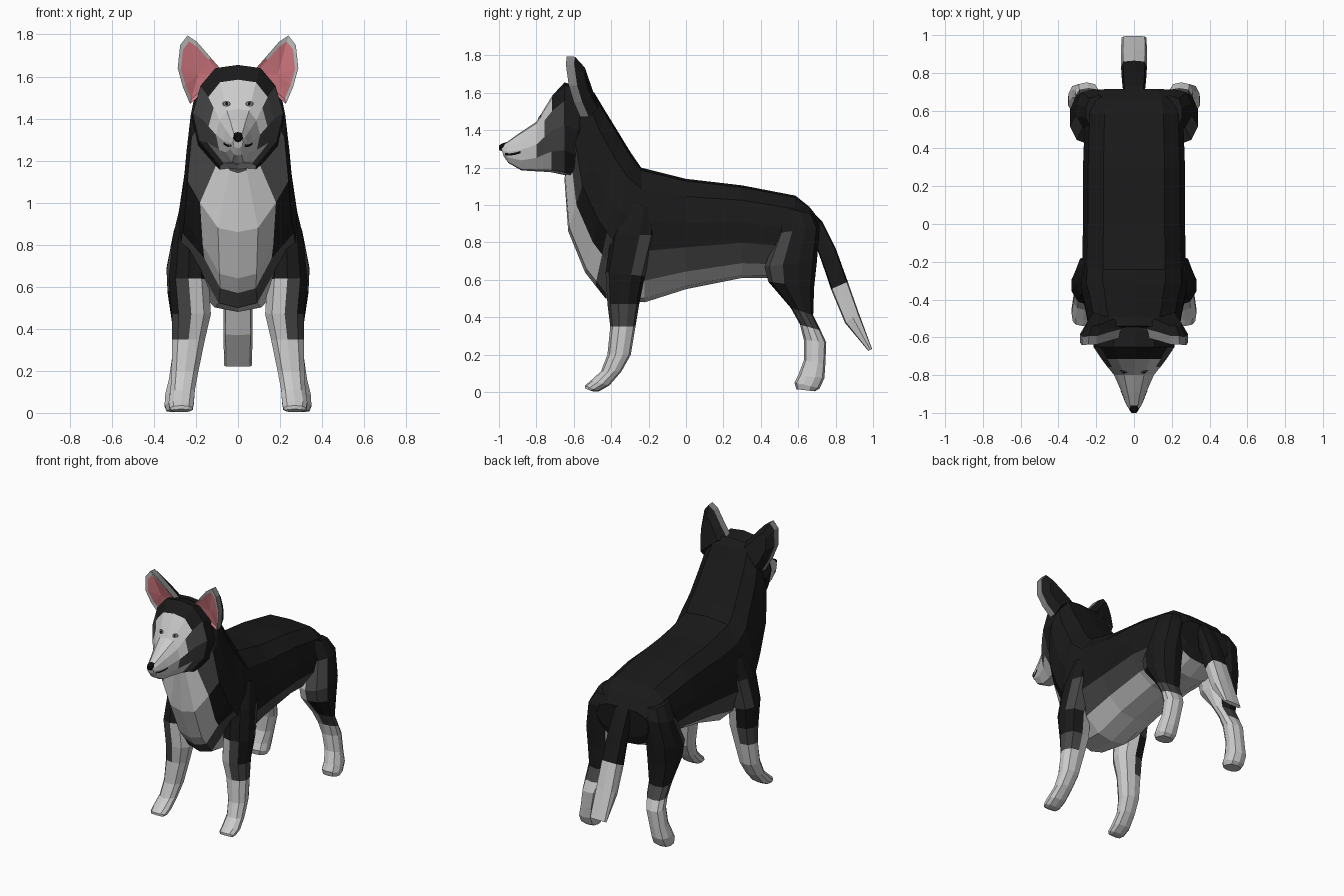
import bpy, bmesh, math
from mathutils import Vector
from mathutils.bvhtree import BVHTree

if "Cube" in bpy.data.objects:
    bpy.data.objects.remove(bpy.data.objects["Cube"])

COLOURS = [("black fur", (.010, .010, .010)), ("white fur", (.60, .60, .60)),
           ("dark grey fur", (.060, .060, .060)), ("ear pink", (.76, .22, .25)),
           ("nose black", (.004, .004, .004)), ("mid grey fur", (.22, .22, .22))]
MATS = []
for name, c in COLOURS:
    m = bpy.data.materials.new(name)
    m.diffuse_color = (*c, 1)
    m.use_nodes = True
    m.node_tree.nodes["Principled BSDF"].inputs["Base Color"].default_value = m.diffuse_color
    MATS.append(m)
BLACK, WHITE, GREY, PINK, NOSE, MID = range(6)


def finish(bm, name):
    bmesh.ops.recalc_face_normals(bm, faces=bm.faces[:])
    me = bpy.data.meshes.new(name)
    bm.to_mesh(me)
    bm.free()
    for m in MATS:
        me.materials.append(m)
    ob = bpy.data.objects.new(name, me)
    bpy.context.collection.objects.link(ob)
    return ob


def loft(name, sections, profile, colour, side=1):
    """Section: (y, z) start, (y, z) end, x centre, half width, optional pinch of the end.
    Profile: half outline of (width fraction, fraction from start to end)."""
    bm = bmesh.new()
    rings, n = [], len(profile)
    for (ay, az), (by, bz), xc, hw, *pinch in sections:
        half = profile
        if pinch:  # narrow the lower outline and lift its edge
            half = [(x * pinch[0], t - .06 * (t < .9)) if t > .8 else (x, t) for x, t in profile]
        outline = half + [(-x, t) for x, t in half[-2:0:-1]]
        rings.append([bm.verts.new((side * (xc + x * hw), ay + (by - ay) * t, az + (bz - az) * t))
                      for x, t in outline])
    size = 2 * n - 2
    for j in range(len(rings) - 1):
        for k in range(size):
            q = (k + 1) % size
            f = bm.faces.new((rings[j][k], rings[j][q], rings[j + 1][q], rings[j + 1][k]))
            outer = k < n - 1
            f.material_index = colour(j, k if outer else size - 1 - k, outer)
    for j, r in ((0, rings[0]), (len(rings) - 2, rings[-1])):
        bm.faces.new(r).material_index = colour(j, 0, True)
    return finish(bm, name)


# Torso and neck
def torso_colour(j, i, outer):
    if j == 0:
        return BLACK
    if i >= 5:
        return GREY if j in (6, 10) else WHITE
    if i == 4 and (2 <= j <= 6 or j >= 9):
        return GREY
    return BLACK


loft("torso", [
    ((.715, .92), (.70, .72), 0, .20), ((.66, .99), (.68, .66), 0, .24),
    ((.585, 1.05), (.56, .61), 0, .26), ((.30, 1.105), (.30, .61), 0, .27),
    ((.0, 1.14), (.0, .55), 0, .27), ((-.24, 1.20), (-.22, .48), 0, .275),
    ((-.295, 1.28), (-.43, .50), 0, .28, .82), ((-.32, 1.32), (-.485, .57), 0, .27, .78),
    ((-.35, 1.37), (-.54, .64), 0, .26, .85), ((-.43, 1.50), (-.63, .86), 0, .245, .97),
    ((-.49, 1.60), (-.65, 1.14), 0, .225, .45), ((-.54, 1.64), (-.64, 1.20), 0, .19, .35)],
    [(0, 0), (.6, .02), (.9, .16), (1, .4), (.98, .62), (.76, .84), (.4, .97), (0, 1)],
    torso_colour)


# Head with tapering muzzle
def head_colour(j, i, outer):
    if j < 2:
        return WHITE if j == 1 and i == 5 else BLACK
    if j == 2:
        return BLACK if i < 2 else GREY if i < 5 else WHITE
    if j == 3:
        return GREY if i in (2, 3) else WHITE
    return GREY if j == 4 and i == 3 else WHITE


head = loft("head", [
    ((-.50, 1.58), (-.53, 1.22), 0, .19), ((-.57, 1.635), (-.585, 1.13), 0, .22),
    ((-.65, 1.655), (-.65, 1.16), 0, .215), ((-.715, 1.585), (-.72, 1.175), 0, .17),
    ((-.755, 1.52), (-.76, 1.178), 0, .14), ((-.80, 1.445), (-.80, 1.18), 0, .105),
    ((-.89, 1.385), (-.88, 1.185), 0, .068), ((-.96, 1.335), (-.95, 1.225), 0, .042),
    ((-.99, 1.315), (-.975, 1.26), 0, .024)],
    [(0, 0), (.5, .03), (.83, .2), (1, .46), (.86, .73), (.4, .97), (0, 1)],
    head_colour)

# Nose
loft("nose", [((-.96, 1.336), (-.96, 1.295), 0, .022), ((-.985, 1.328), (-.985, 1.288), 0, .024),
              ((-1.0, 1.318), (-1.0, 1.294), 0, .014)],
     [(0, 0), (.8, .1), (1, .5), (.5, .9), (0, 1)], lambda j, i, o: NOSE)

# Eyes and mouth as thin plates laid on the head surface
tree = BVHTree.FromPolygons([v.co for v in head.data.vertices],
                            [p.vertices[:] for p in head.data.polygons])


def eye(name, x, z, rx, rz, mat, lift):
    bm = bmesh.new()
    vs = []
    for k in range(8):
        a = math.tau * k / 8
        px, pz = x + rx * math.cos(a), z + rz * math.sin(a)
        hit, nor, _, _ = tree.ray_cast(Vector((px, -2, pz)), Vector((0, 1, 0)))
        vs.append(bm.verts.new(hit + Vector((0, -lift, 0))))
    bm.faces.new(vs).material_index = mat
    finish(bm, name)


def mouth(name, s):
    bm = bmesh.new()
    rows = []
    for y, z in ((-.968, 1.272), (-.94, 1.270), (-.91, 1.275), (-.885, 1.283)):
        row = []
        for dz in (-.006, .006):
            hit, nor, _, _ = tree.ray_cast(Vector((s, y, z + dz)), Vector((-s, 0, 0)))
            row.append(bm.verts.new(hit + Vector((s * .003, 0, 0))))
        rows.append(row)
    for a, b in zip(rows, rows[1:]):
        bm.faces.new((a[0], a[1], b[1], b[0])).material_index = NOSE
    finish(bm, name)


# Ears: pale rim, sunken pink inside, black back
def ear(name, s):
    rim = [(.06, 1.61, -.60), (.13, 1.69, -.618), (.195, 1.765, -.638), (.24, 1.795, -.638),
           (.275, 1.75, -.642), (.287, 1.64, -.627), (.262, 1.55, -.60), (.228, 1.47, -.565)]
    c = Vector((.19, -.60, 1.615))
    pts = [Vector((x, y, z)) for x, z, y in rim]
    bm = bmesh.new()

    def ring(scale, dy):
        out = []
        for p in pts:
            q = c + (p - c) * scale
            out.append(bm.verts.new((s * q.x, p.y + dy, q.z)))
        return out

    inner, edge, mid, back = ring(.84, .008), ring(1, 0), ring(.985, .045), ring(.66, .098)
    n = len(pts)
    for a, b, mat in ((inner, edge, WHITE), (edge, mid, MID), (mid, back, BLACK)):
        for k in range(n):
            q = (k + 1) % n
            f = bm.faces.new((a[k], a[q], b[q], b[k]))
            f.material_index = PINK if mat == WHITE and k in (0, 7) else mat
    bm.faces.new(back).material_index = BLACK
    deep = bm.verts.new((s * .19, -.585, 1.61))
    for k in range(n):
        bm.faces.new((inner[k], inner[(k + 1) % n], deep)).material_index = PINK
    finish(bm, name)


LEG = [(0, 0), (.65, .09), (1, .35), (1, .65), (.7, .92), (0, 1)]


def front_colour(j, i, outer):
    if j >= 4 or (not outer and j >= 2):
        return WHITE
    return GREY if j == 3 or (j == 2 and i == 0) or (j == 1 and i > 2) else BLACK


def hind_colour(j, i, outer):
    if j >= 5:
        return WHITE
    if not outer and i < 4:
        return WHITE if j > 0 else BLACK
    return GREY if j == 4 or (i < 2 and j in (1, 2)) else BLACK


for label, s in (("right", 1), ("left", -1)):
    ear(label + "_ear", s)
    eye(label + "_eye", s * .055, 1.47, .021, .014, GREY, .003)
    eye(label + "_eye_iris", s * .054, 1.471, .014, .009, MID, .005)
    eye(label + "_eye_pupil", s * .054, 1.471, .007, .009, NOSE, .007)
    mouth(label + "_mouth", s)
    # Front leg with curved paw
    loft(label + "_front_leg", [
        ((-.30, 1.02), (-.18, .98), .215, .055), ((-.40, .84), (-.165, .84), .23, .08),
        ((-.43, .64), (-.22, .62), .235, .095), ((-.42, .47), (-.25, .47), .222, .093),
        ((-.405, .35), (-.27, .35), .235, .078), ((-.42, .20), (-.295, .20), .252, .064),
        ((-.455, .11), (-.345, .11), .263, .058), ((-.51, .06), (-.41, .035), .27, .06),
        ((-.54, .035), (-.465, .004), .27, .055), ((-.538, .018), (-.50, .004), .27, .045)],
        LEG, front_colour, s)
    # Hind leg with thigh, hock and paw
    loft(label + "_hind_leg", [
        ((.50, .99), (.68, .95), .19, .065), ((.49, .85), (.715, .88), .21, .095),
        ((.42, .67), (.70, .70), .235, .105), ((.44, .59), (.685, .56), .235, .10),
        ((.56, .45), (.68, .41), .235, .078), ((.61, .36), (.72, .33), .24, .07),
        ((.63, .28), (.75, .265), .25, .062), ((.63, .17), (.745, .15), .27, .058),
        ((.60, .09), (.74, .075), .285, .062), ((.58, .05), (.715, .02), .285, .064),
        ((.59, .015), (.69, .004), .285, .055)],
        LEG, hind_colour, s)

# Tail, black with a white tip
loft("tail", [
    ((.66, .98), (.68, .80), 0, .05), ((.73, .91), (.71, .74), 0, .06),
    ((.80, .77), (.745, .64), 0, .065), ((.865, .59), (.775, .55), 0, .068),
    ((.925, .42), (.85, .37), 0, .07), ((.995, .23), (.975, .22), 0, .066)],
    [(0, 0), (.85, .06), (1, .45), (.85, .94), (0, 1)],
    lambda j, i, o: BLACK if j < 3 else WHITE)
